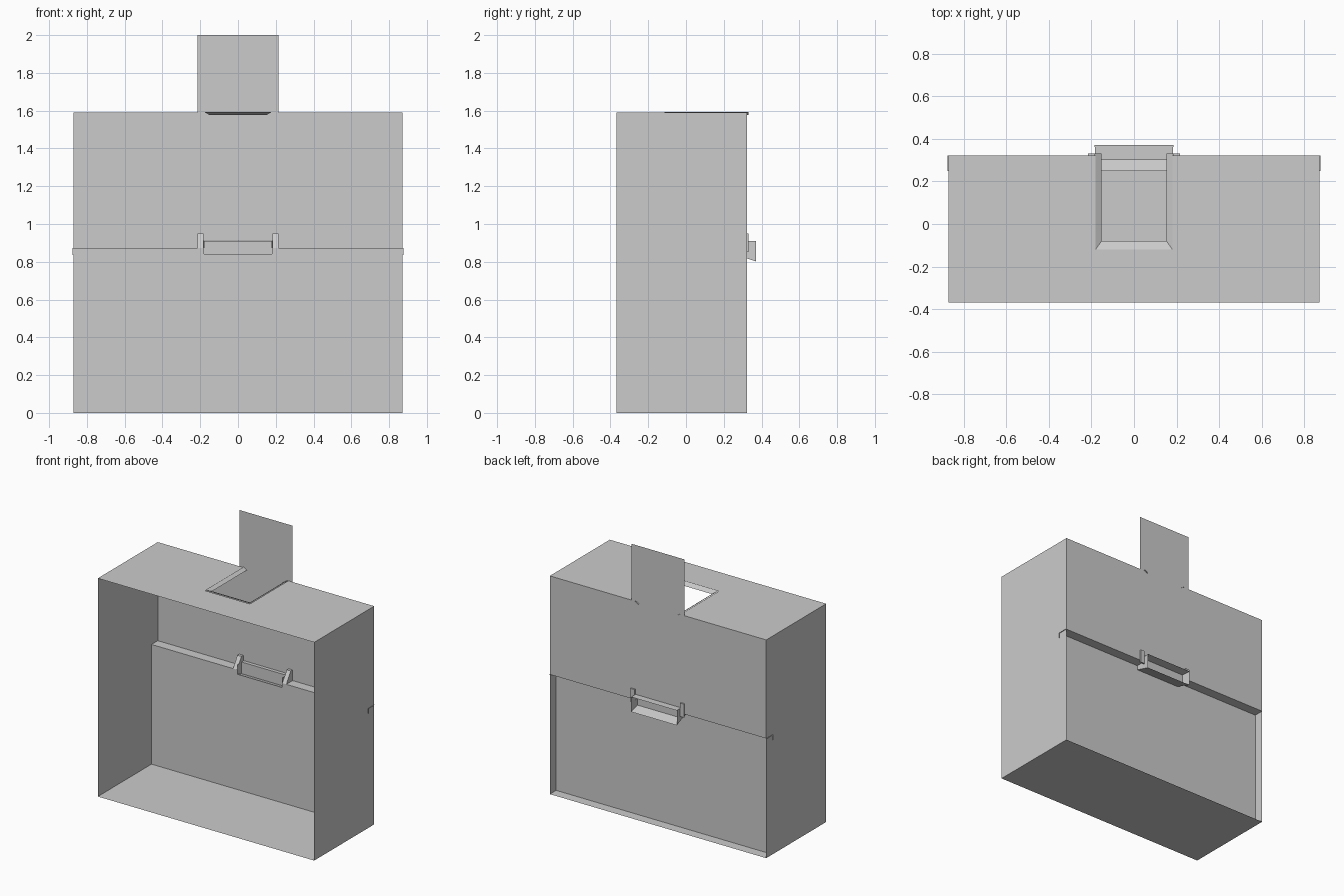
import bpy

if "Cube" in bpy.data.objects:
    bpy.data.objects.remove(bpy.data.objects["Cube"])

W, F, B, R, H, L = 0.872, -0.368, 0.322, 0.25, 1.59, 0.872  # half width, front, back, recess, height, ledge


def sheet(name, polys):
    """Thin-sheet part made from a few flat polygons."""
    verts, faces = [], []
    for p in polys:
        faces.append(list(range(len(verts), len(verts) + len(p))))
        verts += p
    me = bpy.data.meshes.new(name)
    me.from_pydata(verts, [], faces)
    ob = bpy.data.objects.new(name, me)
    bpy.context.collection.objects.link(ob)
    return ob


def xz(y, pts):
    return [(x, y, z) for x, z in pts]


def xy(z, pts):
    return [(x, y, z) for x, y in pts]


def rect(a, b, c, d):
    return [(a, c), (b, c), (b, d), (a, d)]


def notched(w, lo, hi, n, depth, at_top):
    """Half-width w rectangle with a centred notch of half-width n in one edge."""
    e, o = (hi, lo) if at_top else (lo, hi)
    s = e - depth if at_top else e + depth
    return [(-w, o), (w, o), (w, e), (n, e), (n, s), (-n, s), (-n, e), (-w, e)]


def loop_walls(a, b):
    return [[a[i], a[(i + 1) % len(a)], b[(i + 1) % len(b)], b[i]] for i in range(len(a))]


# Shell: floor, two sides, notched top
sheet("floor", [xy(0, rect(-W, W, F, B))])
sheet("top_panel", [xy(H, notched(W, F, B, 0.18, B + 0.12, True))])
for s, n in ((-1, "left_side"), (1, "right_side")):
    sheet(n, [[(s * W, F, 0), (s * W, B, 0), (s * W, B, H), (s * W, F, H)]])

# Back: upper wall, recessed lower wall, ledge with a small lip
sheet("upper_back", [xz(B, notched(W, L, H, 0.18, 0.04, False))])
sheet("lower_back", [xz(R, notched(W, 0, L, 0.18, 0.032, True))])
E = W + 0.005
sheet("ledge", [xy(L, rect(-E, -0.18, R, B)), xy(L, rect(0.18, E, R, B)),
                xz(R - 0.001, rect(-E, -0.18, 0.835, L)),
                xz(R - 0.001, rect(0.18, E, 0.835, L))])

# Upright flap continuing the back wall
sheet("flap", [xz(B, rect(-0.215, 0.215, H, 2.0))])

# Sloped three-sided rim around the top opening
outer = [(-0.18, 0.33, 1.594), (-0.18, -0.12, 1.594), (0.18, -0.12, 1.594), (0.18, 0.33, 1.594)]
inner = [(-0.153, 0.33, 1.578), (-0.153, -0.08, 1.578), (0.153, -0.08, 1.578), (0.153, 0.33, 1.578)]
sheet("opening_rim", loop_walls(outer, inner)[:3])

# Handle tray passing through the back, closed by an inner panel
front = xz(R, rect(-0.18, 0.18, 0.84, 0.91))
mid = xz(0.30, rect(-0.18, 0.18, 0.825, 0.91))
rear = xz(0.37, rect(-0.185, 0.185, 0.802, 0.91))
tray = loop_walls(front, mid)
del tray[2]  # no roof ahead of the inner panel
tray[0:0] = loop_walls(mid, rear)
sheet("handle_tray", tray + [mid])

# Wedge brackets either side of the handle
for s, n in ((-1, "left_bracket"), (1, "right_bracket")):
    prof = [(R, 0.872), (0.30, 0.95), (0.332, 0.95), (0.332, 0.852), (0.322, 0.852), (0.322, 0.872)]
    a = [(s * 0.183, y, z) for y, z in prof]
    b = [(s * 0.215, y, z) for y, z in prof]
    sheet(n, loop_walls(a, b) + [a, b])
